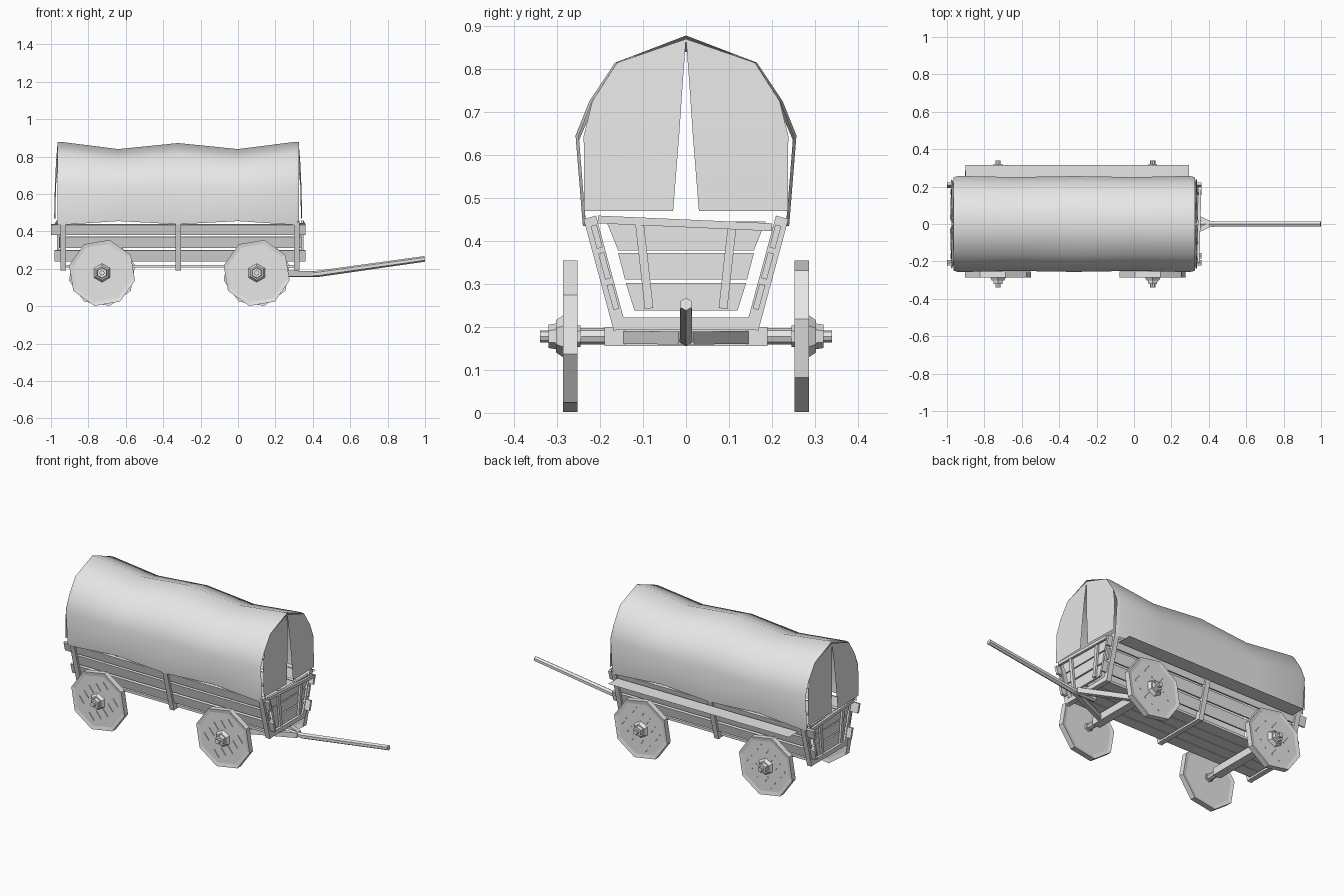
import bpy, bmesh, math
from mathutils import Vector, Matrix

if "Cube" in bpy.data.objects:
    bpy.data.objects.remove(bpy.data.objects["Cube"])

grey = bpy.data.materials.new("plain_grey")
grey.use_nodes = True
grey.diffuse_color = (0.8, 0.8, 0.8, 1)
grey.node_tree.nodes["Principled BSDF"].inputs["Base Color"].default_value = (0.8, 0.8, 0.8, 1)


def finish(name, bm, smooth=False):
    bmesh.ops.recalc_face_normals(bm, faces=bm.faces)
    mesh = bpy.data.meshes.new(name)
    bm.to_mesh(mesh)
    bm.free()
    mesh.materials.append(grey)
    for p in mesh.polygons:
        p.use_smooth = smooth
    ob = bpy.data.objects.new(name, mesh)
    bpy.context.collection.objects.link(ob)
    return ob


def beam(name, p, q, width, height, up=(0, 0, 1)):
    """Square timber from p to q; height is measured along up."""
    p, q, up = Vector(p), Vector(q), Vector(up)
    d = (q - p).normalized()
    side = up.cross(d).normalized()
    top = d.cross(side)
    m = Matrix((d * (q - p).length, side * width, top * height)).transposed().to_4x4()
    m.translation = (p + q) / 2
    bm = bmesh.new()
    bmesh.ops.create_cube(bm, size=1, matrix=m)
    return finish(name, bm)


def rod(name, p, q, r1, r2, sides, turn=0):
    """Straight-sided rod or cone from p to q."""
    p, q = Vector(p), Vector(q)
    m = (q - p).to_track_quat('Z', 'Y').to_matrix().to_4x4()
    m.translation = (p + q) / 2
    bm = bmesh.new()
    bmesh.ops.create_cone(bm, cap_ends=True, segments=sides, radius1=r1, radius2=r2,
                          depth=(q - p).length, matrix=m @ Matrix.Rotation(turn, 4, 'Z'))
    return finish(name, bm)


MID = -0.32                      # middle of the wagon body
RIBS = (-0.935, MID, 0.315)
AXLES = (-0.727, 0.10)
AXLE_Z = 0.178


def side_y(z):
    """Centre line of the sloping body side."""
    return 0.155 + (z - 0.2) * 0.27


# Ribs and their cross pieces
for x in RIBS:
    beam("rib_base", (x, -0.165, 0.208), (x, 0.165, 0.208), 0.03, 0.027)
    for s in (-1, 1):
        beam("rib_side", (x, s * side_y(0.195), 0.195), (x, s * side_y(0.455), 0.455), 0.03, 0.03, (1, 0, 0))

# Side planks
for s in (-1, 1):
    slope = (0, s * 0.27, 1)
    for z, h, x0, x1 in ((0.27, 0.06, -0.98, 0.362), (0.342, 0.062, -0.955, 0.34), (0.41, 0.055, -1.0, 0.36)):
        y = s * (side_y(z) - 0.004)
        beam("side_plank", (x0, y, z), (x1, y, z), 0.014, h, slope)

# Floor boards
for i in range(4):
    y = -0.111 + i * 0.074
    beam("floor_board", (-0.93, y, 0.213), (0.31, y, 0.213), 0.07, 0.014)

# Thin ledge along one side
bm = bmesh.new()
bm.faces.new([bm.verts.new(v) for v in
              ((-0.9, 0.225, 0.41), (0.295, 0.225, 0.41), (0.295, 0.315, 0.41), (-0.9, 0.315, 0.41))])
finish("side_ledge", bm)


# End boards with battens and a crooked top rail
def end_gate(x, d):
    for z0, z1, w0, w1 in ((0.238, 0.302, 0.12, 0.14), (0.31, 0.372, 0.142, 0.158), (0.378, 0.445, 0.158, 0.185)):
        bm = bmesh.new()
        f = bm.faces.new([bm.verts.new((x, y, z)) for y, z in ((-w0, z0), (w0, z0), (w1, z1), (-w1, z1))])
        ext = bmesh.ops.extrude_face_region(bm, geom=[f])
        for v in ext["geom"]:
            if isinstance(v, bmesh.types.BMVert):
                v.co.x += d * 0.012
        finish("end_board", bm)
    for s in (-1, 1):
        beam("end_batten", (x + d * 0.018, s * 0.086, 0.243), (x + d * 0.018, s * 0.108, 0.44), 0.02, 0.012, (1, 0, 0))
    beam("end_rail", (x + d * 0.018, -0.205, 0.45), (x + d * 0.028, 0.2, 0.432), 0.014, 0.018)


end_gate(0.325, 1)
end_gate(-0.945, -1)

# Canvas cover: one half section, mirrored and lofted along the body
HALF = ((0.24, 0.435), (0.257, 0.645), (0.225, 0.725), (0.165, 0.815), (0, 0.878))
SECTION = [(-y, z) for y, z in HALF] + [(y, z) for y, z in HALF[-2::-1]]
STATIONS = ((-0.965, 0), (-0.94, 0), (-0.64, 1), (MID, 0.15), (0.0, 1), (0.3, 0), (0.325, 0))
bm = bmesh.new()
rows = []
for i, (x, sag) in enumerate(STATIONS):
    narrow = 0.97 if i in (0, len(STATIONS) - 1) else 1 - 0.025 * sag
    row = []
    for y, z in SECTION:
        drop = -0.02 if z < 0.5 else 0.038 * (z - 0.5) / 0.378
        row.append(bm.verts.new((x, y * narrow, z - drop * sag)))
    rows.append(row)
for a, b in zip(rows, rows[1:]):
    for j in range(len(a) - 1):
        bm.faces.new((a[j], a[j + 1], b[j + 1], b[j]))
finish("canvas_cover", bm, True)

# Canvas end curtains, parted in the middle
for x, d in ((0.325, 1), (-0.965, -1)):
    for s in (-1, 1):
        bm = bmesh.new()
        edge = ((0.16, 0.815), (0.218, 0.725), (0.238, 0.645), (0.237, 0.47))
        outer = [bm.verts.new((x + d * o, s * y, z)) for (y, z), o in zip(edge, (0, 0, 0.008, 0.012))]
        inner = [bm.verts.new((x + d * o, s * y, z)) for y, z, o in
                 ((0, 0.87, 0), (0.0075, 0.77, 0.008), (0.016, 0.645, 0.014), (0.03, 0.47, 0.018))]
        for i in range(3):
            bm.faces.new((outer[i], outer[i + 1], inner[i + 1], inner[i]))
        finish("end_curtain", bm, True)


# Wheels
def wheel(x, s):
    y0, y1 = s * 0.253, s * 0.286
    disc = rod("wheel_disc", (x, y0, AXLE_Z), (x, y1, AXLE_Z), 0.181, 0.181, 8, math.radians(32))
    bm = bmesh.new()
    bm.from_mesh(disc.data)
    caps = [f for f in bm.faces if abs(f.normal.y) > 0.9]
    bmesh.ops.inset_individual(bm, faces=caps, thickness=0.022, depth=-0.004)
    bm.to_mesh(disc.data)
    bm.free()
    # Slanting plank battens on the face
    run = Vector((math.cos(0.9), 0, -math.sin(0.9)))
    across = Vector((math.sin(0.9), 0, math.cos(0.9)))
    for row in (-0.1, -0.05, 0, 0.05, 0.1):
        for part in (-0.075, 0.075):
            c = Vector((x, y1 - s * 0.002, AXLE_Z)) + across * row + run * part * (1 - abs(row) * 3)
            beam("wheel_batten", c - run * 0.025, c + run * 0.025, 0.004, 0.007, across)
    # Hub, collar and axle tip
    rod("wheel_hub", (x, s * 0.284, AXLE_Z), (x, s * 0.302, AXLE_Z), 0.05, 0.038, 6)
    rod("hub_collar", (x, s * 0.302, AXLE_Z), (x, s * 0.32, AXLE_Z), 0.03, 0.027, 6)
    rod("inner_hub", (x, s * 0.245, AXLE_Z), (x, s * 0.255, AXLE_Z), 0.025, 0.025, 6)


for x in AXLES:
    rod("axle", (x, -0.34, AXLE_Z), (x, 0.34, AXLE_Z), 0.014, 0.014, 8)
    rod("axle_sleeve", (x, -0.25, AXLE_Z), (x, 0.25, AXLE_Z), 0.019, 0.019, 8)
    beam("axle_block", (x, -0.19, AXLE_Z), (x, 0.19, AXLE_Z), 0.05, 0.044)
    for s in (-1, 1):
        wheel(x, s)

# Draw pole and its forked arms
rod("draw_pole_root", (0.27, 0, 0.173), (0.43, 0, 0.173), 0.016, 0.016, 6)
rod("draw_pole", (0.42, 0, 0.172), (0.998, 0, 0.253), 0.017, 0.015, 6)
for s in (-1, 1):
    beam("fork_arm", (0.1, s * 0.145, 0.176), (0.4, s * 0.008, 0.174), 0.022, 0.03)
